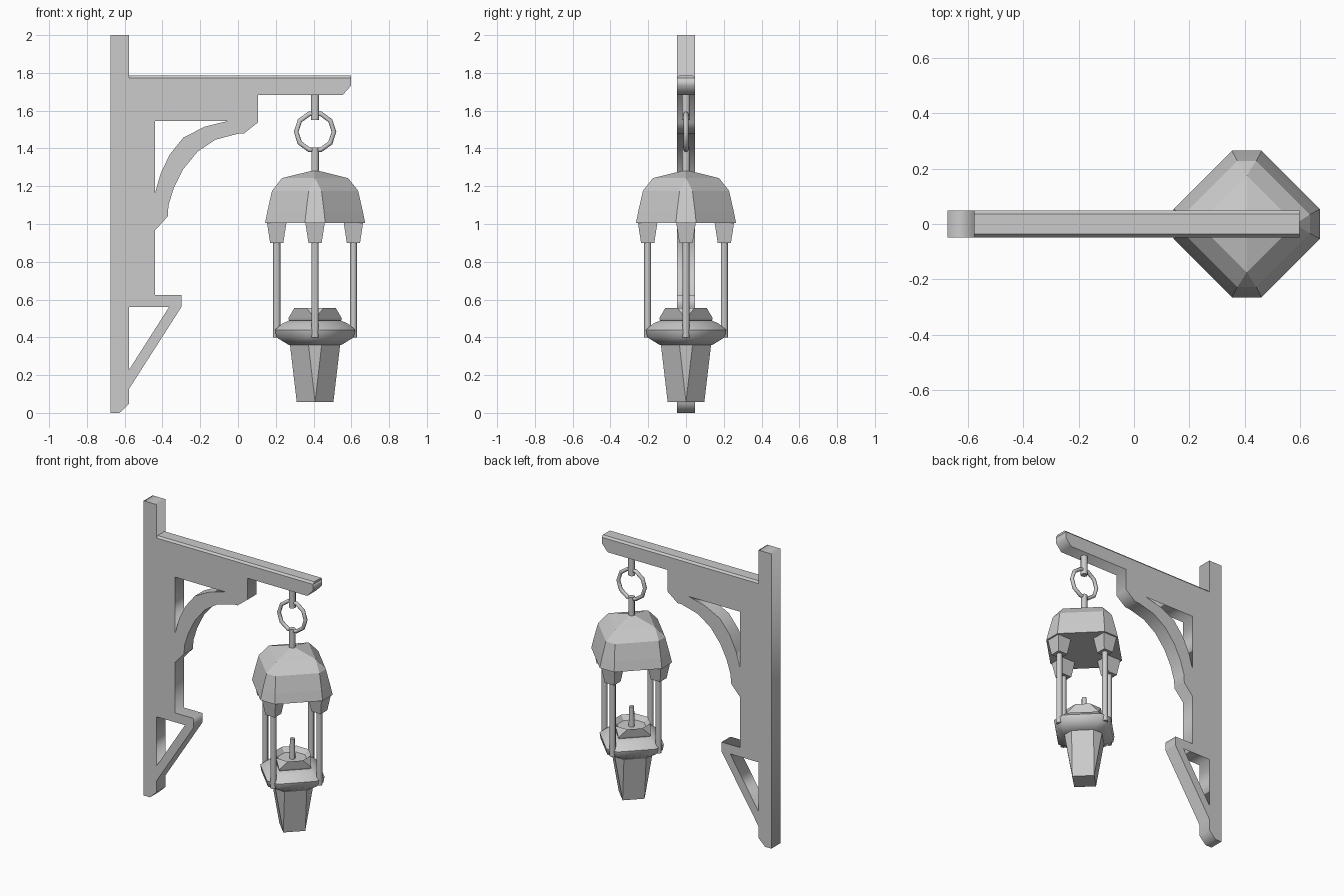
import bpy, bmesh, math
from mathutils import Matrix

old = bpy.data.objects.get("Cube")
if old:
    bpy.data.objects.remove(old, do_unlink=True)

GREY = (0.6, 0.6, 0.6, 1)
iron = bpy.data.materials.new("plain_grey")
iron.use_nodes = True
iron.diffuse_color = GREY
iron.node_tree.nodes["Principled BSDF"].inputs["Base Color"].default_value = GREY

CX = 0.408          # lantern axis
HALF = 0.048        # half the bracket thickness
DIRS = [(1, 0), (0, 1), (-1, 0), (0, -1)]


def finish(name, bm, smooth=None):
    bmesh.ops.remove_doubles(bm, verts=bm.verts, dist=0.0005)
    bmesh.ops.recalc_face_normals(bm, faces=bm.faces)
    mesh = bpy.data.meshes.new(name)
    bm.to_mesh(mesh)
    bm.free()
    mesh.materials.append(iron)
    obj = bpy.data.objects.new(name, mesh)
    bpy.context.collection.objects.link(obj)
    if smooth:
        bpy.ops.object.select_all(action='DESELECT')
        obj.select_set(True)
        bpy.context.view_layer.objects.active = obj
        bpy.ops.object.shade_smooth_by_angle(angle=math.radians(smooth))
    return obj


def loft(name, rings, smooth=None):
    """Stack of diamonds with cut corners: (z, reach, half corner width)."""
    bm = bmesh.new()
    loops = []
    for z, r, w in rings:
        loops.append([bm.verts.new((CX + dx * r - s * dy * w, dy * r + s * dx * w, z))
                      for dx, dy in DIRS for s in (-1, 1)])
    for a, b in zip(loops, loops[1:]):
        for i in range(8):
            j = (i + 1) % 8
            bm.faces.new((a[i], a[j], b[j], b[i]))
    bm.faces.new(loops[0])
    bm.faces.new(loops[-1])
    return finish(name, bm, smooth)


def rod(name, x, y, z0, z1, r0, r1, sides=8, turn=0.0, smooth=50):
    bm = bmesh.new()
    place = Matrix.Translation((x, y, (z0 + z1) / 2)) @ Matrix.Rotation(turn, 4, 'Z')
    bmesh.ops.create_cone(bm, cap_ends=True, segments=sides, radius1=r0,
                          radius2=r1, depth=z1 - z0, matrix=place)
    return finish(name, bm, smooth)


# Wall bracket: one outline with two openings, extruded
outline = [(-.675, 0), (-.627, 0), (-.577, .048), (-.577, .127), (-.30, .56),
           (-.30, .623), (-.44, .623), (-.44, .965), (-.372, 1.04), (-.368, 1.1),
           (-.34, 1.19), (-.29, 1.29), (-.214, 1.383), (-.12, 1.446), (0, 1.478),
           (.03, 1.478), (.105, 1.537), (.105, 1.683), (.555, 1.683), (.598, 1.732),
           (.598, 1.773), (-.577, 1.773), (-.577, 2), (-.675, 2)]
arch_gap = [(-.44, 1.545), (-.055, 1.545), (-.177, 1.515), (-.29, 1.457),
            (-.362, 1.367), (-.41, 1.266), (-.44, 1.16)]
brace_gap = [(-.577, .56), (-.365, .56), (-.577, .228)]
curve = bpy.data.curves.new("wall_bracket", 'CURVE')
curve.dimensions = '2D'
curve.fill_mode = 'BOTH'
curve.extrude = HALF
for pts in (outline, arch_gap, brace_gap):
    spline = curve.splines.new('POLY')
    spline.points.add(len(pts) - 1)
    for p, (x, z) in zip(spline.points, pts):
        p.co = (x, z, 0, 1)
    spline.use_cyclic_u = True
curve.materials.append(iron)
bracket = bpy.data.objects.new("wall_bracket", curve)
bracket.rotation_euler.x = math.pi / 2
bpy.context.collection.objects.link(bracket)
bpy.ops.object.select_all(action='DESELECT')
bracket.select_set(True)
bpy.context.view_layer.objects.active = bracket
bpy.ops.object.convert(target='MESH')

# Bevelled top strip of the beam
bm = bmesh.new()
bmesh.ops.create_cube(bm, size=1)
for v in bm.verts:
    top = v.co.z > 0
    v.co = (.598 if v.co.x > 0 else -.577,
            math.copysign(HALF - (.011 if top else 0), v.co.y),
            1.786 if top else 1.773)
finish("beam_top_strip", bm)

# Hanging ring and its two pins
rod("upper_pin", CX, 0, 1.55, 1.69, .022, .022)
rod("lower_pin", CX, 0, 1.265, 1.405, .02, .02)
bpy.ops.mesh.primitive_torus_add(major_segments=10, minor_segments=8, major_radius=.1,
                                 minor_radius=.0125, location=(CX, 0, 1.488),
                                 rotation=(math.pi / 2, 0, 0))
ring = bpy.context.object
ring.name = "hanging_ring"
ring.data.materials.append(iron)
bpy.ops.object.shade_smooth_by_angle(angle=math.radians(50))

# Lantern body parts
loft("hood", [(1.005, .265, .054), (1.07, .252, .047), (1.176, .228, .034),
              (1.243, .175, 0), (1.285, .004, 0)])
loft("bowl", [(.36, .14, .035), (.40, .205, .04), (.44, .212, .042),
              (.472, .175, .035), (.49, .135, .02)], smooth=50)
loft("lower_body", [(.057, .097, 0), (.362, .133, .035)])
loft("candle_cup", [(.485, .135, 0), (.50, .142, 0), (.555, .11, .045), (.525, .085, .035)])
rod("candle", CX, 0, .50, .66, .02, .015)

# Four corner feet and posts
for dx, dy in DIRS:
    x, y = CX + dx * .203, dy * .203
    rod("hood_corner_foot", x, y, .90, 1.01, .035 * math.sqrt(2), .052 * math.sqrt(2),
        sides=4, turn=math.pi / 4, smooth=None)
    rod("lantern_post", x, y, .40, .91, .019, .019)
